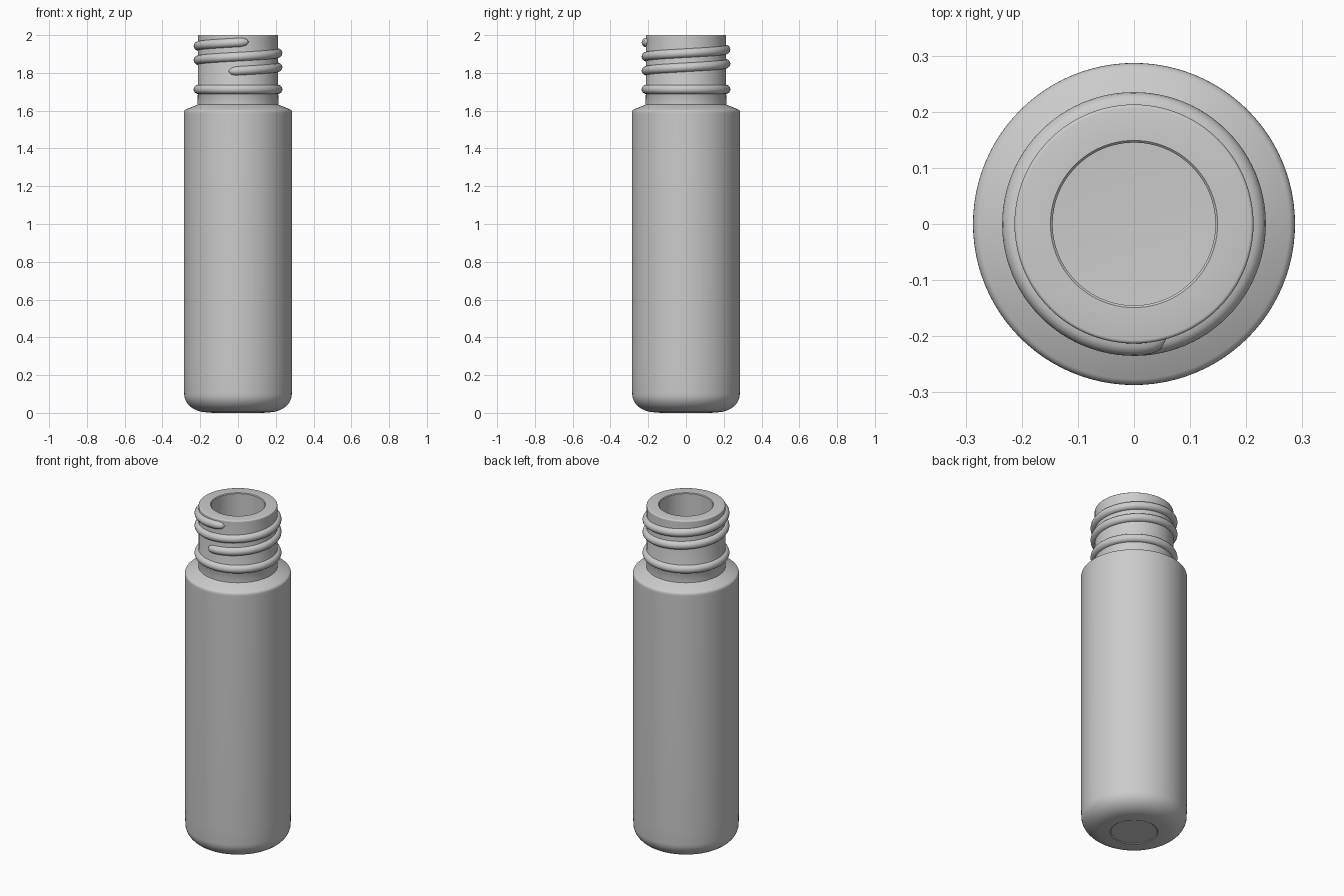
import bpy, bmesh
from math import sin, cos, pi, radians, sqrt

if "Cube" in bpy.data.objects:
    bpy.data.objects.remove(bpy.data.objects["Cube"])

SEG = 96


def finish(name, bm):
    bmesh.ops.remove_doubles(bm, verts=bm.verts, dist=1e-5)
    bmesh.ops.recalc_face_normals(bm, faces=bm.faces)
    mesh = bpy.data.meshes.new(name)
    bm.to_mesh(mesh)
    bm.free()
    ob = bpy.data.objects.new(name, mesh)
    bpy.context.collection.objects.link(ob)
    bpy.ops.object.select_all(action='DESELECT')
    ob.select_set(True)
    bpy.context.view_layer.objects.active = ob
    bpy.ops.object.shade_smooth_by_angle(angle=radians(32))
    return ob


def skin(bm, rings):
    for a, b in zip(rings, rings[1:]):
        for i in range(len(a) - 1):
            bm.faces.new((a[i], a[i + 1], b[i + 1], b[i]))


def arc(r, z, rx, rz, a0, a1, n):
    """Elliptical arc in the (radius, height) plane, angles in degrees."""
    return [(r + rx * cos(radians(a0 + (a1 - a0) * i / n)),
             z + rz * sin(radians(a0 + (a1 - a0) * i / n))) for i in range(n + 1)]


# Bottle wall: outer skin, neck bead, lip, then the hollow inside
profile = [(0, 0.004), (0.125, 0.004), (0.13, 0.0)]
profile += arc(0.165, 0.1, 0.12, 0.097, -80, 0, 10)
profile += [(0.287, 0.2), (0.287, 1.58)]
profile += arc(0.269, 1.59, 0.018, 0.018, 0, 65, 4)
profile += [(0.214, 1.632), (0.213, 1.687)]
profile += arc(0.212, 1.713, 0.023, 0.024, -85, 85, 10)
profile += [(0.213, 1.74), (0.213, 1.99)]
profile += arc(0.207, 1.994, 0.006, 0.006, 0, 90, 3)
profile += [(0.149, 2.0), (0.145, 1.996), (0.145, 1.60)]
profile += arc(0.185, 1.5, 0.032, 0.04, 60, 0, 4)
profile += arc(0.165, 0.12, 0.052, 0.05, 0, -90, 6)
profile += [(0, 0.07)]

bm = bmesh.new()
rings = []
for k in range(SEG + 1):
    a = 2 * pi * k / SEG
    rings.append([bm.verts.new((r * cos(a), r * sin(a), z)) for r, z in profile])
bmesh.ops.remove_doubles
for a, b in zip(rings, rings[1:]):
    for i in range(len(profile) - 1):
        quad = (a[i], a[i + 1], b[i + 1], b[i])
        if profile[i][0] == 0:
            quad = (a[i], a[i + 1], b[i + 1])
        elif profile[i + 1][0] == 0:
            quad = (a[i], a[i + 1], b[i])
        bm.faces.new(quad)
finish("bottle", bm)

# Screw thread: half-round bead on a helix, with rounded run-outs
start, end, pitch = -104, 646, 0.075
bm = bmesh.new()
rings = []
steps = 200
for k in range(steps + 1):
    deg = start + (end - start) * k / steps
    run = min(1, min(deg - start, end - deg) / 14)
    s = max(0.03, sqrt(1 - (1 - run) ** 2))
    z0 = 1.811 + pitch * (deg + 90) / 360
    a = radians(deg)
    ring = []
    for t in range(9):
        p = -pi / 2 + pi * t / 8
        r = 0.211 + 0.024 * s * cos(p)
        ring.append(bm.verts.new((r * cos(a), r * sin(a), z0 + 0.024 * s * sin(p))))
    rings.append(ring)
skin(bm, rings)
for ring in (rings[0], rings[-1]):
    bm.faces.new(ring)
finish("screw_thread", bm)
